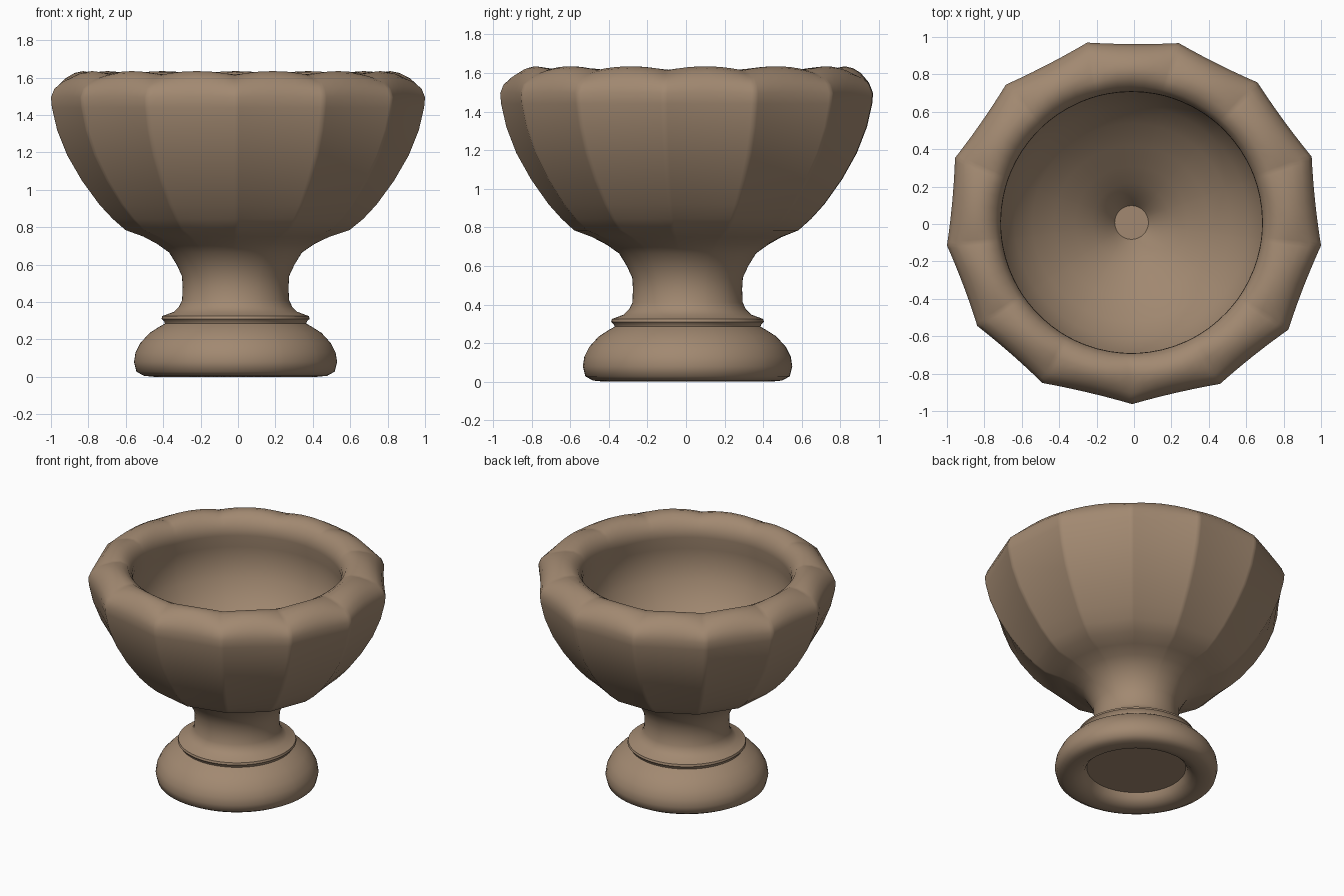
import bpy, math

if "Cube" in bpy.data.objects:
    bpy.data.objects.remove(bpy.data.objects["Cube"])

SUB = 8          # segments per facet
# outline corners of the ribbed bowl seen from above, starting at the front
CORNERS = [(-.01, -.963), (.46, -.855), (.825, -.565), (1.0, -.115), (.95, .36),
           (.66, .757), (.24, .967), (-.25, .97), (-.685, .745), (-.957, .353),
           (-1.0, -.115), (-.838, -.545), (-.49, -.85)]
N = len(CORNERS) * SUB

stone = bpy.data.materials.new("brown stone")
stone.diffuse_color = (0.36, 0.25, 0.165, 1)
stone.use_nodes = True
stone.node_tree.nodes["Principled BSDF"].inputs["Base Color"].default_value = stone.diffuse_color


def ring(r, z, s, dip):
    """One lathe ring; s blends a circle into the ribbed outline, dip lowers z at ribs."""
    pts = []
    for i in range(N):
        k, m = divmod(i, SUB)
        t = math.sin(math.pi / 2 * (m / SUB * 2 - 1))    # points crowd at the ribs
        (x0, y0), (x1, y1) = CORNERS[k], CORNERS[(k + 1) % len(CORNERS)]
        f = (t + 1) / 2
        hollow = 1 - 0.007 * (1 - t * t)
        px = (x0 + (x1 - x0) * f) * hollow
        py = (y0 + (y1 - y0) * f) * hollow
        a = math.atan2(py - .015, px)
        cx, cy = r * math.cos(a) - .013, r * math.sin(a) + .008
        pts.append((cx + (px * r - cx) * s, cy + (py * r - cy) * s, z - dip * t * t))
    return pts


def lathe(name, profile):
    verts, faces = [], []
    for p in profile:
        verts += ring(*p)
    for k in range(len(profile) - 1):
        for i in range(N):
            j = (i + 1) % N
            faces.append((k * N + i, k * N + j, (k + 1) * N + j, (k + 1) * N + i))
    last = (len(profile) - 1) * N
    faces.append(tuple(reversed(range(N))))              # recessed underside disc
    faces.append(tuple(last + i for i in range(N)))      # drain disc in the bowl
    me = bpy.data.meshes.new(name)
    me.from_pydata(verts, [], faces)
    me.materials.append(stone)
    ob = bpy.data.objects.new(name, me)
    bpy.context.collection.objects.link(ob)
    bpy.context.view_layer.objects.active = ob
    ob.select_set(True)
    bpy.ops.object.shade_smooth_by_angle(angle=math.radians(52))
    ob.select_set(False)
    return ob


# profile rows: radius, height, rib strength, rib dip
foot = [(.33, .08, 0, 0), (.345, .045, 0, 0), (.38, .012, 0, 0), (.43, 0, 0, 0),
        (.49, .006, 0, 0), (.53, .028, 0, 0), (.543, .08, 0, 0), (.535, .13, 0, 0),
        (.51, .18, 0, 0), (.46, .235, 0, 0), (.405, .27, 0, 0), (.378, .285, 0, 0)]
collar = [(.382, .297, 0, 0), (.396, .31, 0, 0), (.392, .325, 0, 0), (.33, .348, 0, 0)]
neck = [(.303, .375, 0, 0), (.286, .41, 0, 0), (.283, .48, 0, 0), (.287, .54, 0, 0),
        (.315, .60, 0, 0), (.355, .665, 0, 0), (.42, .71, .1, 0)]
bowl = [(.50, .75, .45, 0), (.60, .785, .8, 0), (.67, .845, 1, 0), (.74, .92, 1, 0),
        (.835, 1.05, 1, 0), (.913, 1.185, 1, 0), (.967, 1.32, 1, 0), (.995, 1.44, 1, 0),
        (1.0, 1.50, 1, .005), (.982, 1.555, 1, .015), (.94, 1.60, .95, .025)]
rim = [(.89, 1.625, .75, .028), (.835, 1.635, .45, .022), (.78, 1.627, .15, .01),
       (.73, 1.595, 0, 0), (.70, 1.54, 0, 0), (.698, 1.49, 0, 0)]
inside = [(.715, 1.40, 0, 0), (.72, 1.30, 0, 0), (.695, 1.18, 0, 0), (.625, 1.05, 0, 0),
          (.53, .94, 0, 0), (.41, .84, 0, 0), (.30, .755, 0, 0), (.21, .68, 0, 0),
          (.14, .61, 0, 0), (.09, .54, 0, 0)]

lathe("stone_urn", foot + collar + neck + bowl + rim + inside)
